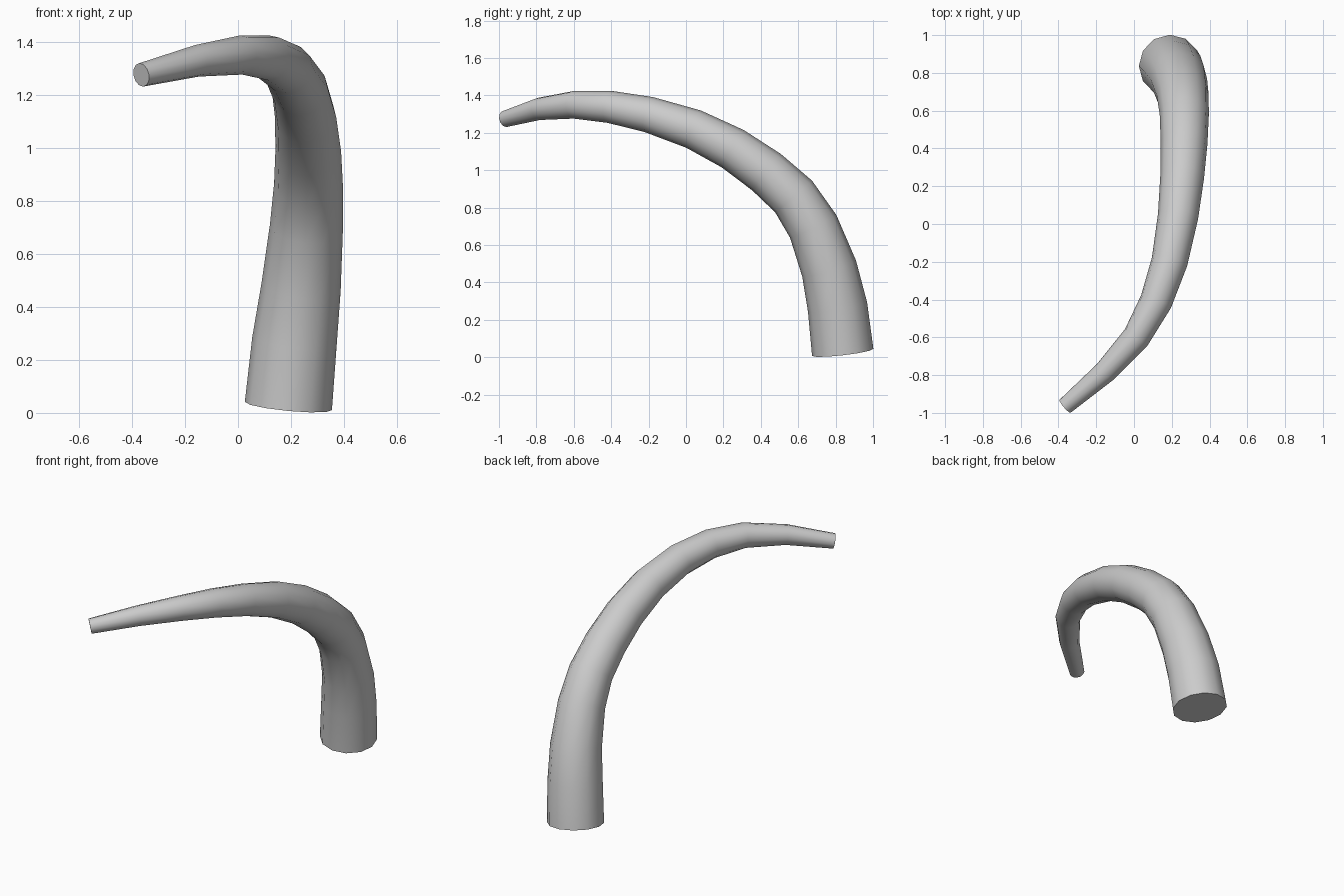
import bpy, bmesh, math
from mathutils import Vector

if "Cube" in bpy.data.objects:
    bpy.data.objects.remove(bpy.data.objects["Cube"])

SIDES = 12

# Horn path from wide base to narrow tip: x, y, z, radius
PATH = [
    (0.19, 0.838, 0.026, 0.165),
    (0.213, 0.81, 0.27, 0.160),
    (0.238, 0.765, 0.475, 0.150),
    (0.258, 0.68, 0.70, 0.138),
    (0.266, 0.575, 0.86, 0.130),
    (0.265, 0.43, 0.99, 0.124),
    (0.255, 0.25, 1.115, 0.116),
    (0.233, 0.04, 1.220, 0.107),
    (0.188, -0.20, 1.298, 0.096),
    (0.117, -0.41, 1.339, 0.086),
    (0.012, -0.60, 1.350, 0.074),
    (-0.155, -0.785, 1.328, 0.060),
    (-0.365, -0.965, 1.275, 0.045),
]


def sweep(name, path, sides):
    """Sweep a round section of varying radius along a path, with capped ends."""
    pts = [Vector(p[:3]) for p in path]
    last = len(pts) - 1
    bm = bmesh.new()
    rings = []
    side = Vector((1, 0, 0))
    for i, p in enumerate(pts):
        tangent = (pts[min(i + 1, last)] - pts[max(i - 1, 0)]).normalized()
        side = (side - tangent * side.dot(tangent)).normalized()
        up = tangent.cross(side)
        ring = []
        for k in range(sides):
            a = math.tau * k / sides
            ring.append(bm.verts.new(p + path[i][3] * (side * math.cos(a) + up * math.sin(a))))
        rings.append(ring)
    for r0, r1 in zip(rings, rings[1:]):
        for k in range(sides):
            n = (k + 1) % sides
            bm.faces.new((r0[k], r0[n], r1[n], r1[k]))
    bm.faces.new(rings[0][::-1])
    bm.faces.new(rings[-1])
    bmesh.ops.recalc_face_normals(bm, faces=bm.faces)
    mesh = bpy.data.meshes.new(name)
    bm.to_mesh(mesh)
    bm.free()
    obj = bpy.data.objects.new(name, mesh)
    bpy.context.collection.objects.link(obj)
    return obj


# Curved tapering horn, smooth along the sides with crisp cut ends
horn = sweep("horn", PATH, SIDES)
bpy.context.view_layer.objects.active = horn
horn.select_set(True)
bpy.ops.object.shade_smooth_by_angle(angle=math.radians(50))
